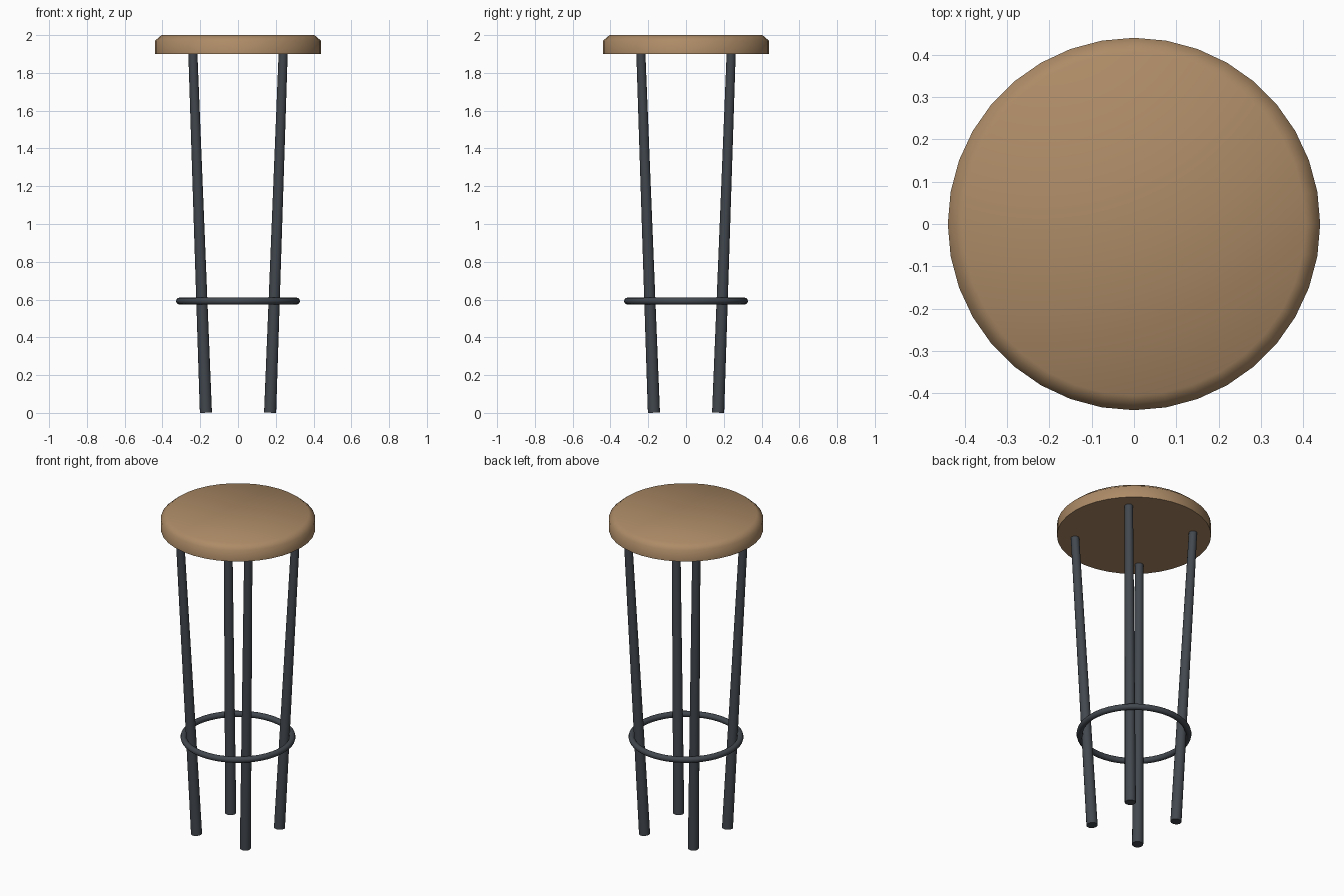
import bpy, math
from mathutils import Vector

if "Cube" in bpy.data.objects:
    bpy.data.objects.remove(bpy.data.objects["Cube"])


def material(name, color):
    m = bpy.data.materials.new(name)
    m.diffuse_color = color
    m.use_nodes = True
    m.node_tree.nodes["Principled BSDF"].inputs["Base Color"].default_value = m.diffuse_color
    return m


wood = material("warm_wood", (0.42, 0.26, 0.135, 1))
steel = material("dark_steel", (0.055, 0.065, 0.078, 1))


def finish(obj, name, mat, angle):
    obj.name = name
    obj.data.materials.append(mat)
    bpy.ops.object.select_all(action='DESELECT')
    obj.select_set(True)
    bpy.context.view_layer.objects.active = obj
    bpy.ops.object.shade_smooth_by_angle(angle=math.radians(angle))


def lathe(name, profile, sides, mat, angle):
    """Spin (radius, z) rings, closing both ends on the axis."""
    rings = profile[1:-1]
    verts = [(0, 0, profile[0][1]), (0, 0, profile[-1][1])]
    for r, z in rings:
        for i in range(sides):
            a = math.tau * i / sides
            verts.append((r * math.cos(a), r * math.sin(a), z))
    faces = []
    last = 2 + (len(rings) - 1) * sides
    for i in range(sides):
        j = (i + 1) % sides
        faces.append((0, 2 + j, 2 + i))
        faces.append((1, last + i, last + j))
        for k in range(len(rings) - 1):
            lo, hi = 2 + k * sides, 2 + (k + 1) * sides
            faces.append((lo + i, lo + j, hi + j, hi + i))
    mesh = bpy.data.meshes.new(name)
    mesh.from_pydata(verts, [], faces)
    obj = bpy.data.objects.new(name, mesh)
    bpy.context.collection.objects.link(obj)
    finish(obj, name, mat, angle)


# Round seat: straight rim, chamfered edge, very slightly dished top
lathe("seat", [(0, 1.9), (0.44, 1.9), (0.44, 1.97), (0.405, 2.0), (0, 1.985)],
      36, wood, 60)

# Four tapered legs on the diagonals, leaning outward towards the seat
for name, sx, sy in (("front_left_leg", -1, -1), ("front_right_leg", 1, -1),
                     ("back_left_leg", -1, 1), ("back_right_leg", 1, 1)):
    foot = Vector((0.17 * sx, 0.17 * sy, 0.002))
    top = Vector((0.239 * sx, 0.239 * sy, 1.902))
    axis = top - foot
    bpy.ops.mesh.primitive_cone_add(
        vertices=16, radius1=0.032, radius2=0.024, depth=axis.length,
        location=(foot + top) / 2,
        rotation=axis.to_track_quat('Z', 'Y').to_euler())
    finish(bpy.context.object, name, steel, 40)

# Footrest ring hugging the outside of the legs
bpy.ops.mesh.primitive_torus_add(
    major_segments=48, minor_segments=12, major_radius=0.31,
    minor_radius=0.018, location=(0, 0, 0.592))
finish(bpy.context.object, "footrest_ring", steel, 60)
